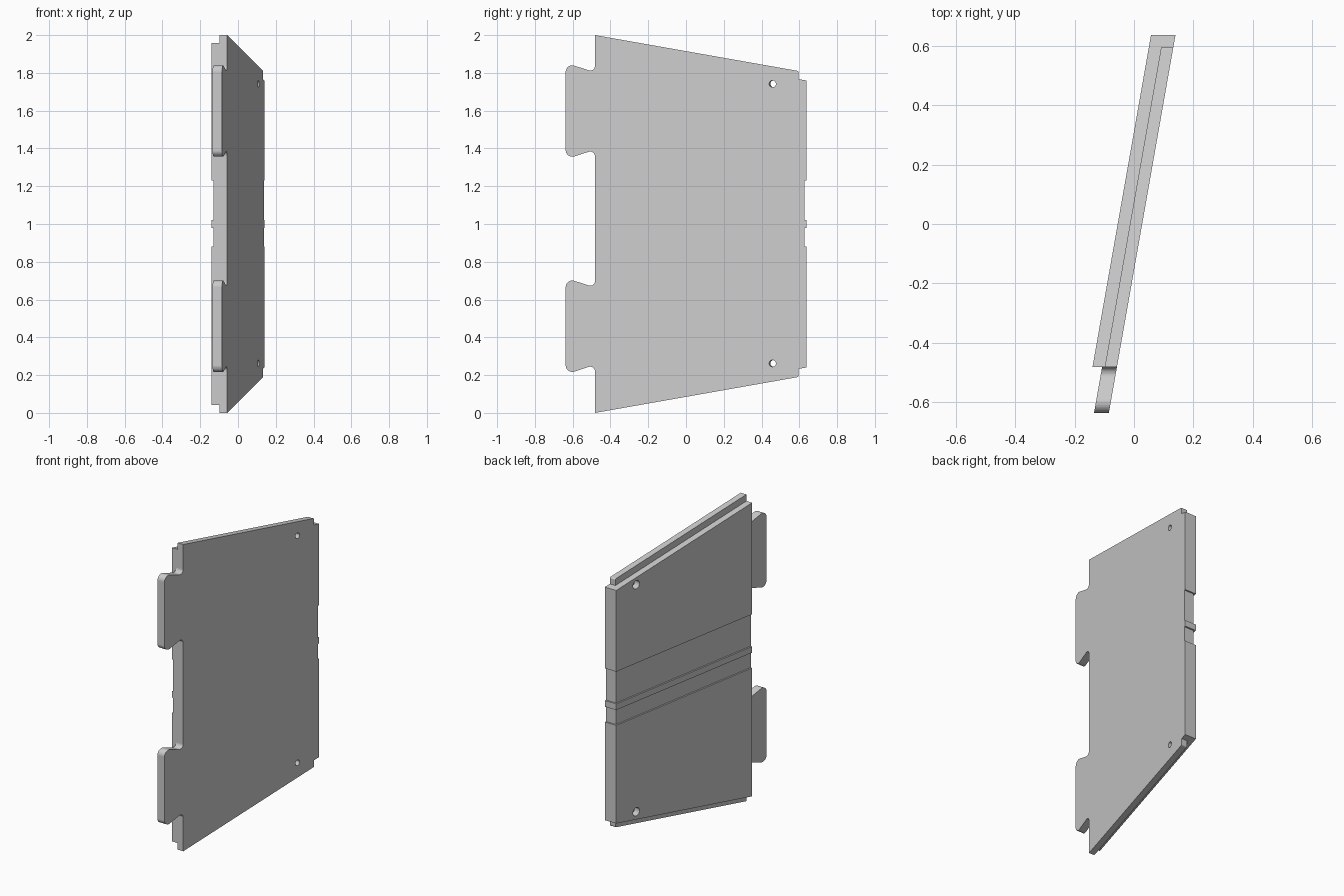
import bpy, bmesh, math
from mathutils import Vector, Matrix

if "Cube" in bpy.data.objects:
    bpy.data.objects.remove(bpy.data.objects["Cube"], do_unlink=True)

LEAN = math.radians(10)              # lean of the panel in plan
SLOPE = math.tan(LEAN)
OUTER = 0.0275                       # x of the outer face at y = 0
FRONT, REAR, LIP_REAR = -0.482, 0.637, 0.596
LIP, TAB, GROOVE, THICK = 0.041, 0.05, 0.0725, 0.0825   # depths from outer face
INSET = 0.043                        # inner slab set in from the lip
TAB_CENTRES = (1.598, 0.459)
GROOVES = ((0.88, 0.98), (1.02, 1.23))
HOLE_Y, HOLES = 0.458, (0.262, 1.742)

grey = bpy.data.materials.new("panel_grey")
grey.use_nodes = True
colour = (0.6, 0.6, 0.6, 1)
grey.diffuse_color = colour
grey.node_tree.nodes["Principled BSDF"].inputs["Base Color"].default_value = colour


def fillet(points, steps=10):
    """Round each (y, z, radius) corner of a closed outline."""
    out = []
    for i, (y, z, r) in enumerate(points):
        p = Vector((y, z))
        if r == 0:
            out.append(p)
            continue
        a = (Vector(points[i - 1][:2]) - p).normalized()
        b = (Vector(points[(i + 1) % len(points)][:2]) - p).normalized()
        half = a.angle(b) / 2
        centre = p + (a + b).normalized() * (r / math.sin(half))
        start = p + a * (r / math.tan(half)) - centre
        end = p + b * (r / math.tan(half)) - centre
        sweep = start.angle_signed(end)
        for k in range(steps + 1):
            out.append(centre + Matrix.Rotation(-sweep * k / steps, 2) @ start)
    return out


def circle(z, depth, radius, sides=24):
    """Hole outline; its centre drifts with depth so it runs square to the face."""
    y = HOLE_Y + depth * math.sin(LEAN) * math.cos(LEAN)
    angles = [2 * math.pi * k / sides for k in range(sides)]
    return [(y + radius * math.cos(a), z + radius * math.sin(a)) for a in angles]


def layer(name, outline, near, far, holes=(), radius=0):
    """Leaning slab with a side outline and round holes, between two depths."""
    bm = bmesh.new()
    rims = []
    for depth in (near, far):
        loops = [outline] + [circle(z, depth, radius) for z in holes]
        rims.append([[bm.verts.new((OUTER + SLOPE * y - depth, y, z))
                      for y, z in loop] for loop in loops])
    # Walls around the outline and inside the holes
    for front, back in zip(*rims):
        for i in range(len(front)):
            bm.faces.new((front[i - 1], back[i - 1], back[i], front[i]))
    # Outer and inner faces
    for rim in rims:
        edges = [bm.edges.get((loop[i - 1], loop[i]))
                 for loop in rim for i in range(len(loop))]
        bmesh.ops.triangle_fill(bm, use_beauty=True, edges=edges,
                                normal=(1, -SLOPE, 0))
    bmesh.ops.recalc_face_normals(bm, faces=bm.faces)
    mesh = bpy.data.meshes.new(name)
    bm.to_mesh(mesh)
    bm.free()
    mesh.materials.append(grey)
    bpy.context.collection.objects.link(bpy.data.objects.new(name, mesh))


def tab_points(c):
    return [(FRONT, c + 0.205, 0.025), (-REAR, c + 0.255, 0.035),
            (-REAR, c - 0.255, 0.035), (FRONT, c - 0.205, 0.025)]


# Rear edge, notched where the grooves run out
rear_drop = INSET + SLOPE * (REAR - FRONT)
rear_edge = [(REAR, rear_drop, 0)]
for low, high in GROOVES:
    rear_edge += [(REAR, low, 0), (REAR - 0.01, low, 0),
                  (REAR - 0.01, high, 0), (REAR, high, 0)]
rear_edge.append((REAR, 2 - rear_drop, 0))

# Outer skin: tapered lip, rear edge and hooked tabs in one outline
drop = SLOPE * (LIP_REAR - FRONT)
skin = [(FRONT, 0, 0), (LIP_REAR, drop, 0.01), (LIP_REAR, drop + INSET, 0)]
skin += rear_edge
skin += [(LIP_REAR, 2 - drop - INSET, 0), (LIP_REAR, 2 - drop, 0.01), (FRONT, 2, 0)]
for c in TAB_CENTRES:
    skin += tab_points(c)
layer("outer_skin", fillet(skin), 0, LIP, HOLES, 0.018)

# Inner slab, set in from the lip at top and bottom
slab = [(FRONT, INSET, 0)] + rear_edge + [(FRONT, 2 - INSET, 0)]
layer("inner_slab", fillet(slab), LIP, GROOVE, HOLES, 0.027)

# Raised inner facing on either side of the grooves, and the rib between them
(bottom, rib_low), (rib_high, top) = GROOVES
layer("lower_facing", [(FRONT, INSET), (REAR, rear_drop), (REAR, bottom),
                       (FRONT, bottom)], GROOVE, THICK, HOLES[:1], 0.027)
layer("upper_facing", [(FRONT, top), (REAR, top), (REAR, 2 - rear_drop),
                       (FRONT, 2 - INSET)], GROOVE, THICK, HOLES[1:], 0.027)
layer("middle_rib", [(FRONT, rib_low), (REAR, rib_low), (REAR, rib_high),
                     (FRONT, rib_high)], GROOVE, THICK)

# Thicker backs of the tabs, tucked into the slab
for name, c in zip(("upper_tab_back", "lower_tab_back"), TAB_CENTRES):
    back = ([(-0.47, c + 0.25, 0), (FRONT, c + 0.25, 0)] + tab_points(c)
            + [(FRONT, c - 0.25, 0), (-0.47, c - 0.25, 0)])
    layer(name, fillet(back), LIP, TAB)
